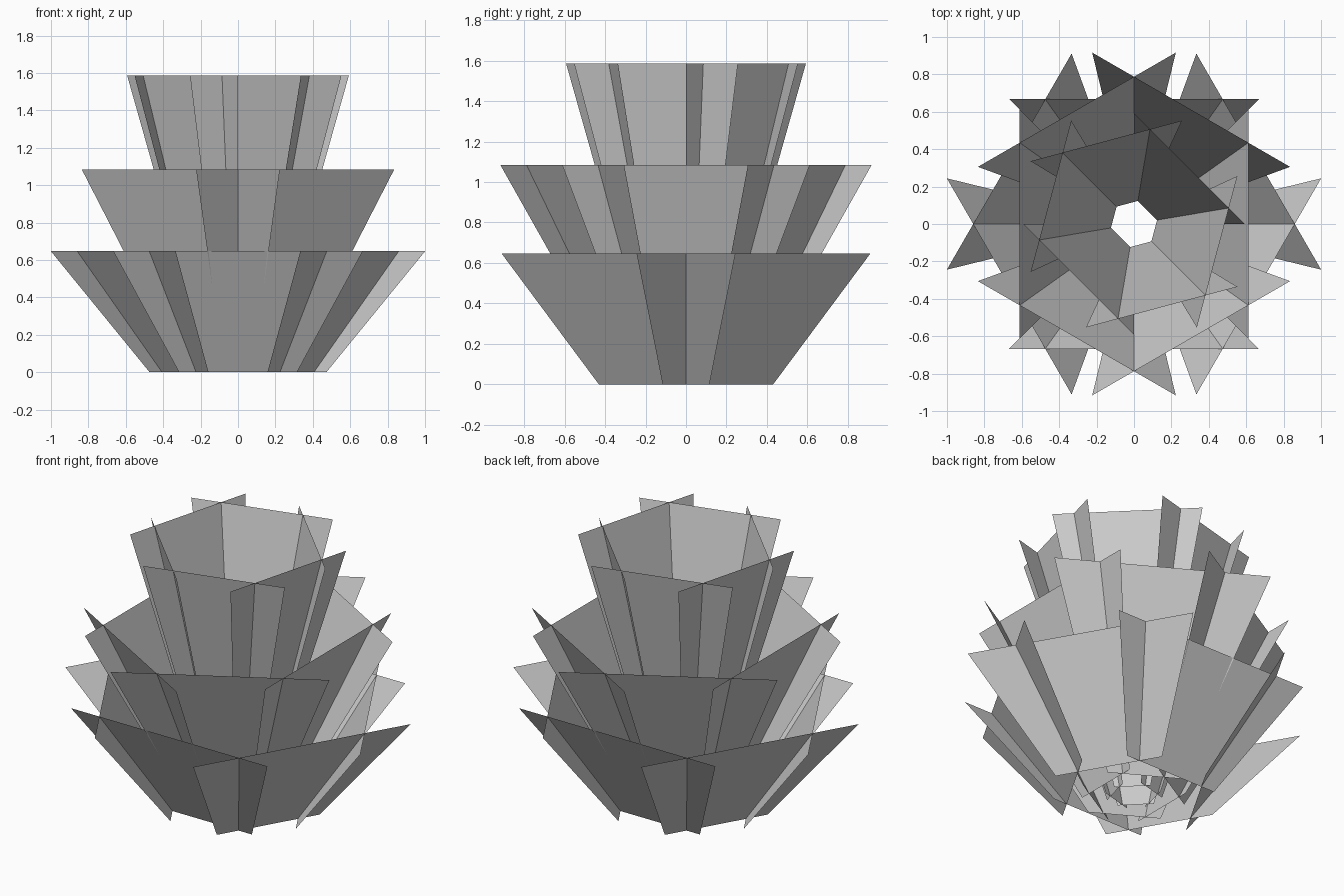
import bpy, math
from mathutils import Matrix, Vector

if "Cube" in bpy.data.objects:
    bpy.data.objects.remove(bpy.data.objects["Cube"])

# Six flat flaring panels per tier: (centre in units of s, facing angle)
PANELS = [((1, 0), 0), ((0.5, 1), 60), ((-0.5, 1), 120),
          ((-1, 0), 180), ((-0.5, -1), 240), ((0.5, -1), 300)]


def edge(centre, angle, s, z, turn):
    """Ends of one horizontal panel edge; its half length is s."""
    a = math.radians(angle)
    along = Vector((-math.sin(a), math.cos(a), 0)) * s
    mid = Vector((centre[0] * s, centre[1] * s, z))
    return turn @ (mid - along), turn @ (mid + along)


def tier(name, s_bottom, s_top, height, rotation):
    turn = Matrix.Rotation(math.radians(rotation), 3, 'Z')
    verts, faces = [], []
    for centre, angle in PANELS:
        b0, b1 = edge(centre, angle, s_bottom, 0, turn)
        t0, t1 = edge(centre, angle, s_top, height, turn)
        n = len(verts)
        verts += [b0, b1, t1, t0]
        faces.append((n, n + 1, n + 2, n + 3))
    mesh = bpy.data.meshes.new(name)
    mesh.from_pydata(verts, [], faces)
    obj = bpy.data.objects.new(name, mesh)
    bpy.context.collection.objects.link(obj)


# Nested rings of leaves, all rooted at the ground
tier("outer_leaves", 0.315, 0.667, 0.647, 90)
tier("middle_leaves", 0.204, 0.611, 1.083, 0)
tier("inner_leaves", 0.102, 0.419, 1.586, 45)
